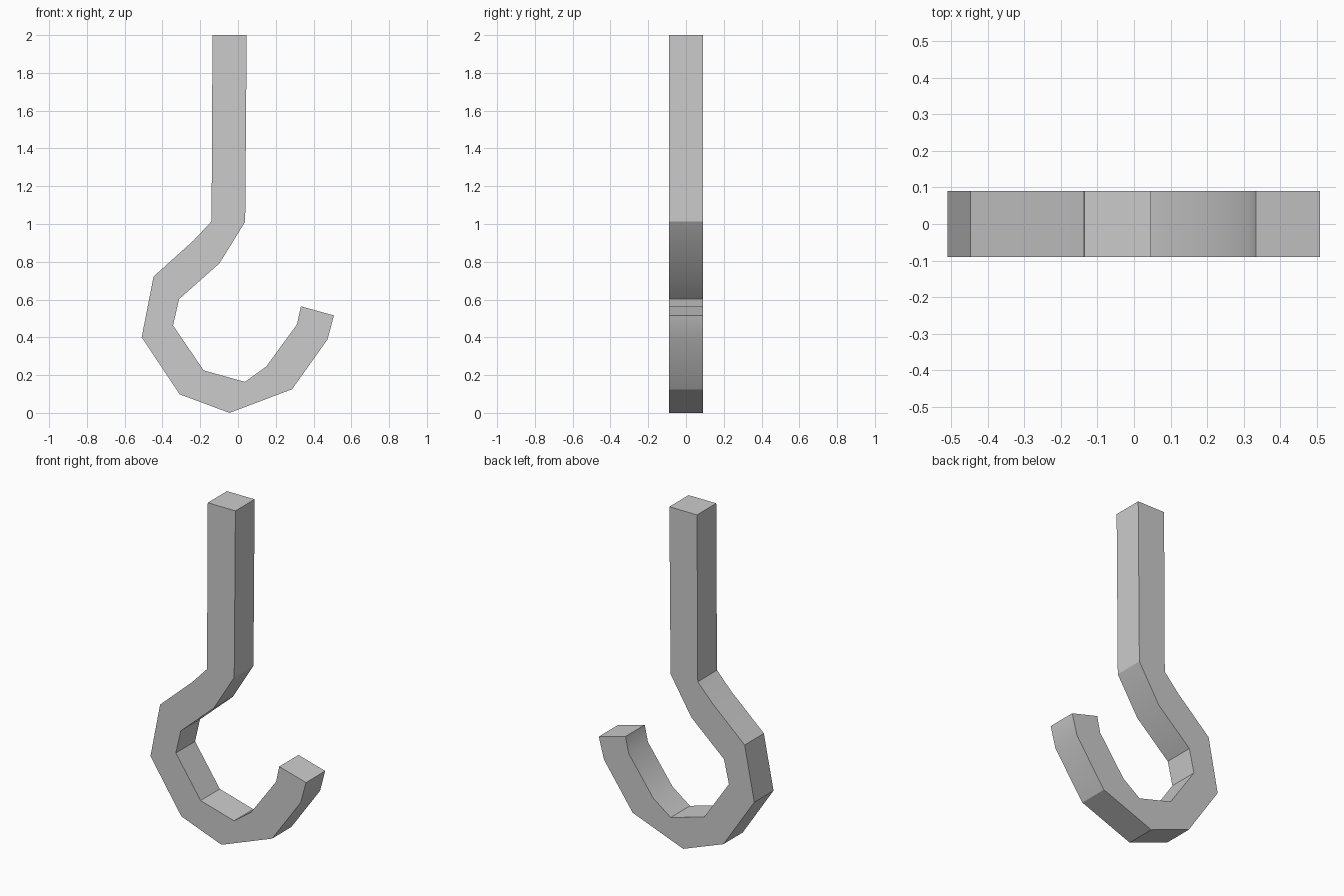
import bpy, bmesh, math

if "Cube" in bpy.data.objects:
    bpy.data.objects.remove(bpy.data.objects["Cube"])

HALF = 0.09  # half thickness of the square bar

# Outer and inner edges of the bent bar (x, z), paired from top to tip
outer = [(-0.135, 2.0), (-0.14, 1.014), (-0.235, 0.913), (-0.447, 0.722),
         (-0.51, 0.40), (-0.308, 0.098), (-0.045, 0.0), (0.286, 0.125),
         (0.474, 0.389), (0.508, 0.516)]
inner = [(0.046, 2.0), (0.038, 1.012), (-0.098, 0.792), (-0.312, 0.602),
         (-0.344, 0.463), (-0.182, 0.225), (0.037, 0.164), (0.15, 0.246),
         (0.312, 0.468), (0.333, 0.564)]

# Hook: square section rings bridged along the bend
bm = bmesh.new()
rings = []
for (ox, oz), (ix, iz) in zip(outer, inner):
    rings.append([bm.verts.new(p) for p in (
        (ox, -HALF, oz), (ix, -HALF, iz), (ix, HALF, iz), (ox, HALF, oz))])
for a, b in zip(rings, rings[1:]):
    for i in range(4):
        j = (i + 1) % 4
        bm.faces.new((a[i], a[j], b[j], b[i]))
bm.faces.new(rings[0])
bm.faces.new(rings[-1][::-1])
bmesh.ops.recalc_face_normals(bm, faces=bm.faces)

mesh = bpy.data.meshes.new("hook")
bm.to_mesh(mesh)
bm.free()
hook = bpy.data.objects.new("hook", mesh)
bpy.context.collection.objects.link(hook)

# Soft shading on the shallow bends, crisp elsewhere
bpy.context.view_layer.objects.active = hook
hook.select_set(True)
bpy.ops.object.shade_smooth_by_angle(angle=math.radians(30))
